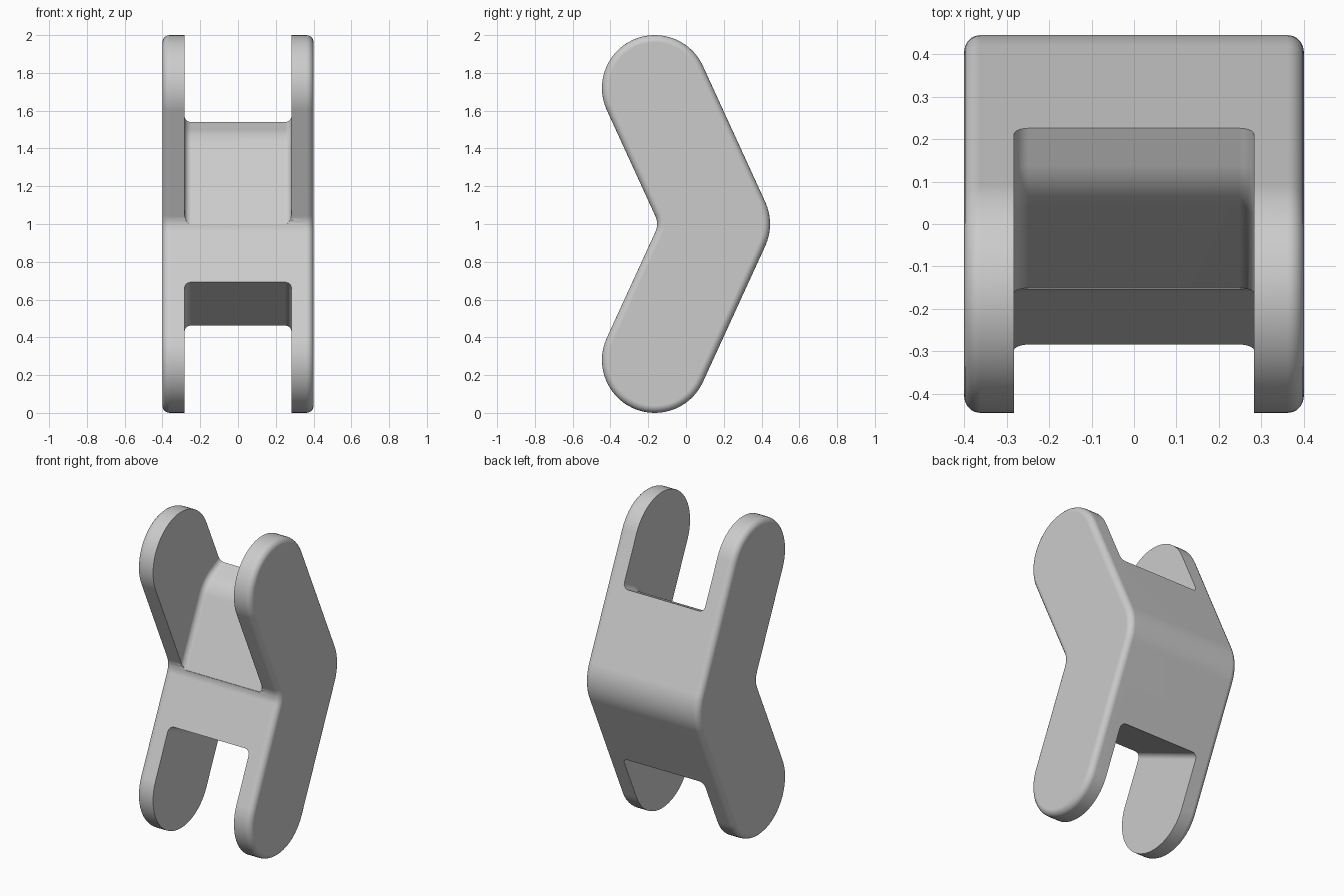
import bpy, bmesh, math
from mathutils import Matrix, Vector

cube = bpy.data.objects.get("Cube")
if cube:
    bpy.data.objects.remove(cube, do_unlink=True)

grey = bpy.data.materials.new("light grey")
grey.use_nodes = True
colour = (0.6, 0.6, 0.6, 1)
grey.diffuse_color = colour
grey.node_tree.nodes["Principled BSDF"].inputs["Base Color"].default_value = colour


def rounded(corners):
    """Closed (y, z) outline from (point, radius) corners."""
    out = []
    for i, (p, r) in enumerate(corners):
        a = (corners[i - 1][0] - p).normalized()
        b = (corners[(i + 1) % len(corners)][0] - p).normalized()
        if r == 0:
            out.append(p)
            continue
        half = a.angle(b) / 2
        centre = p + (a + b).normalized() * (r / math.sin(half))
        start = p + a * (r / math.tan(half)) - centre
        sweep = math.copysign(math.pi - 2 * half, b.x * a.y - b.y * a.x)
        steps = max(4, round(abs(sweep) / math.radians(6)))
        for k in range(steps + 1):
            q = centre + Matrix.Rotation(sweep * k / steps, 2) @ start
            if not out or (q - out[-1]).length > 0.001:
                out.append(q)
    return out


def prism(name, outline, half_width, radius, rounded_edges):
    """Extrude an outline along x and round the first cap edges."""
    bm = bmesh.new()
    caps = [[bm.verts.new((x, p.x, p.y)) for p in outline]
            for x in (-half_width, half_width)]
    n = len(outline)
    for cap in caps:
        bm.faces.new(cap)
    for i in range(n):
        j = (i + 1) % n
        bm.faces.new((caps[0][i], caps[0][j], caps[1][j], caps[1][i]))
    bmesh.ops.recalc_face_normals(bm, faces=bm.faces[:])
    edges = [bm.edges.get((cap[i], cap[(i + 1) % n]))
             for cap in caps for i in range(rounded_edges)]
    bmesh.ops.bevel(bm, geom=edges, offset=radius, offset_type='OFFSET',
                    segments=5, profile=0.5, affect='EDGES', clamp_overlap=False)
    bmesh.ops.recalc_face_normals(bm, faces=bm.faces[:])
    mesh = bpy.data.meshes.new(name)
    bm.to_mesh(mesh)
    bm.free()
    mesh.materials.append(grey)
    obj = bpy.data.objects.new(name, mesh)
    bpy.context.collection.objects.link(obj)
    return obj


# Bent link outline: two round-ended arms meeting at an elbow
R = 0.28
along = Vector((-0.33, 0.72)).normalized()
across = Vector((along.y, -along.x))
tip = Vector((-0.165, 1.72)) + along * R
elbow = R / across.x


def flip(p):
    return Vector((p.x, 2 - p.y))


front_tip, back_tip = tip - across * R, tip + across * R
body_outline = rounded([
    (Vector((0.165 - elbow, 1)), 0.1), (front_tip, R), (back_tip, R),
    (Vector((0.165 + elbow, 1)), R), (flip(back_tip), R), (flip(front_tip), R)])
link = prism("bent_link", body_outline, 0.4, 0.038, len(body_outline))

# Upper slot: floor climbs from the elbow, then turns square to the arm
bend = Vector((0.072, 1.469))
floor_end = bend + across * 0.6
upper = rounded([
    (Vector((-0.8, 0.985)), 0), (Vector((-0.15, 1.0)), 0), (bend, 0.2),
    (floor_end, 0), (Vector((floor_end.x, 2.4)), 0), (Vector((-0.8, 2.4)), 0)])
upper_slot = prism("upper_slot_cutter", upper, 0.283, 0.035, len(upper) - 3)

# Lower slot: flat floor square to the arm
slope = Vector((across.x, -across.y))
front = Vector((-0.285, 0.69)) - slope * 0.4
back = Vector((0.228, 0.465)) + slope * 0.4
lower = [front, back, Vector((back.x, -0.4)), Vector((front.x, -0.4))]
lower_slot = prism("lower_slot_cutter", lower, 0.283, 0.035, 1)

# Cut both slots and soften their rims
for cutter in (upper_slot, lower_slot):
    cutter.hide_render = True
    cut = link.modifiers.new("slot", 'BOOLEAN')
    cut.operation = 'DIFFERENCE'
    cut.solver = 'EXACT'
    cut.object = cutter
rim = link.modifiers.new("rim", 'BEVEL')
rim.width = 0.012
rim.segments = 2
rim.limit_method = 'ANGLE'
rim.angle_limit = math.radians(60)
rim.use_clamp_overlap = True

graph = bpy.context.evaluated_depsgraph_get()
final = bpy.data.meshes.new_from_object(link.evaluated_get(graph))
link.modifiers.clear()
link.data = final
for cutter in (upper_slot, lower_slot):
    bpy.data.objects.remove(cutter, do_unlink=True)

# Smooth rounded edges, flat sides
for other in bpy.context.selected_objects:
    other.select_set(False)
link.select_set(True)
bpy.context.view_layer.objects.active = link
bpy.ops.object.shade_smooth_by_angle(angle=math.radians(40))
weighted = link.modifiers.new("flat sides", 'WEIGHTED_NORMAL')
weighted.keep_sharp = True
